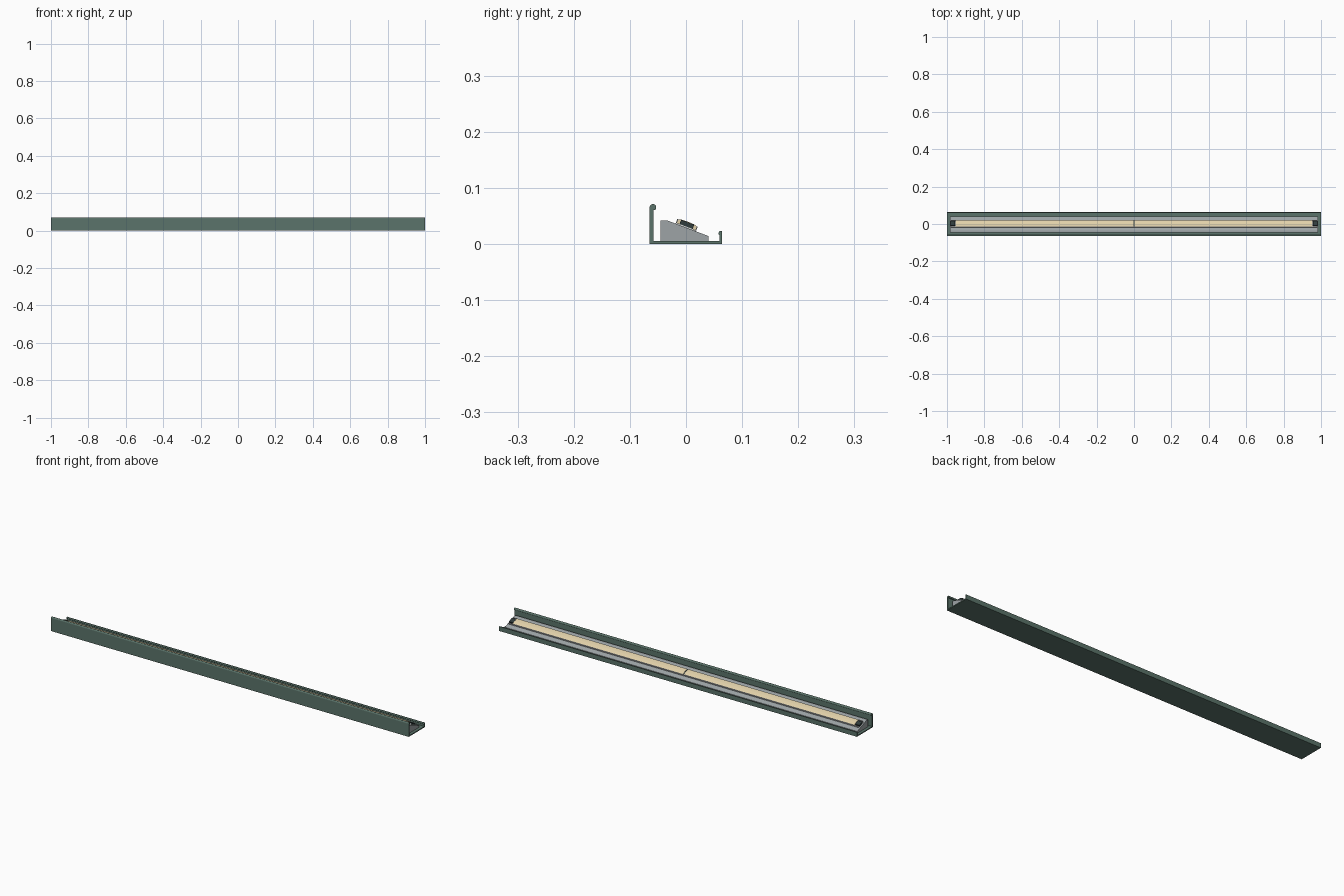
import bpy
import bmesh
import math

cube = bpy.data.objects.get("Cube")
if cube:
    bpy.data.objects.remove(cube, do_unlink=True)


def material(name, rgb):
    m = bpy.data.materials.new(name)
    m.use_nodes = True
    color = (*rgb, 1)
    m.diffuse_color = color
    m.node_tree.nodes["Principled BSDF"].inputs["Base Color"].default_value = color
    return m


GREEN = material("grey green paint", (0.105, 0.175, 0.145))
GREY = material("light grey metal", (0.34, 0.37, 0.38))
PALE = material("pale trim", (0.62, 0.64, 0.64))
CREAM = material("cream diffuser", (0.76, 0.64, 0.40))
DARK = material("dark end cap", (0.03, 0.045, 0.045))


def extrude(name, profile, x0, x1, mat):
    """Sweep a closed (y, z) profile along x."""
    bm = bmesh.new()
    face = bm.faces.new([bm.verts.new((x0, y, z)) for y, z in profile])
    geom = bmesh.ops.extrude_face_region(bm, geom=[face])["geom"]
    moved = [v for v in geom if isinstance(v, bmesh.types.BMVert)]
    bmesh.ops.translate(bm, verts=moved, vec=(x1 - x0, 0, 0))
    bmesh.ops.recalc_face_normals(bm, faces=bm.faces)
    mesh = bpy.data.meshes.new(name)
    bm.to_mesh(mesh)
    bm.free()
    mesh.materials.append(mat)
    obj = bpy.data.objects.new(name, mesh)
    bpy.context.collection.objects.link(obj)
    return obj


SLOPE = math.atan2(0.028, 0.074)


def tilted(points):
    """Place points given along and above the sloped mounting face."""
    c, s = math.cos(SLOPE), math.sin(SLOPE)
    return [(u * c + v * s, 0.029 - u * s + v * c) for u, v in points]


def box(u0, u1, v0, v1):
    return tilted([(u0, v0), (u1, v0), (u1, v1), (u0, v1)])


# Outer trough: tall front wall with curled lip, low back wall with small lip
lip = [(-0.059 + 0.006 * math.cos(a), 0.065 + 0.006 * math.sin(a))
       for a in [math.radians(d) for d in range(-45, 181, 25)]]
trough = [(-0.065, 0), (0.064, 0), (0.064, 0.023), (0.060, 0.023),
          (0.058, 0.020), (0.058, 0.017), (0.060, 0.015), (0.060, 0.005),
          (-0.058, 0.005), (-0.058, 0.060)] + lip
extrude("trough", trough, -1, 1, GREEN)

# Wedge-shaped mounting base
wedge = [(-0.045, 0.005), (0.040, 0.005), (0.040, 0.014),
         (-0.034, 0.042), (-0.045, 0.042)]
extrude("mounting_wedge", wedge, -0.985, 0.985, GREY)

# Light rail tray with two side walls
rail = tilted([(-0.020, 0), (0.019, 0), (0.019, 0.009), (0.017, 0.009),
               (0.017, 0.002), (-0.018, 0.002), (-0.018, 0.009), (-0.020, 0.009)])
extrude("light_rail", rail, -0.978, 0.978, PALE)

# Two diffusers with gently domed tops, and the dark blocks at their ends
dome = tilted([(-0.018, 0.002), (0.017, 0.002), (0.017, 0.009), (0.012, 0.0105),
               (0, 0.0112), (-0.013, 0.0105), (-0.018, 0.009)])
for side, label in ((-1, "right"), (1, "left")):
    extrude(label + "_diffuser", dome, side * 0.003, side * 0.955, CREAM)
    extrude(label + "_end_cap", box(-0.013, 0.012, 0.002, 0.010),
            side * 0.956, side * 0.980, DARK)
extrude("centre_joint", box(-0.018, 0.017, 0.002, 0.009), -0.003, 0.003, DARK)
